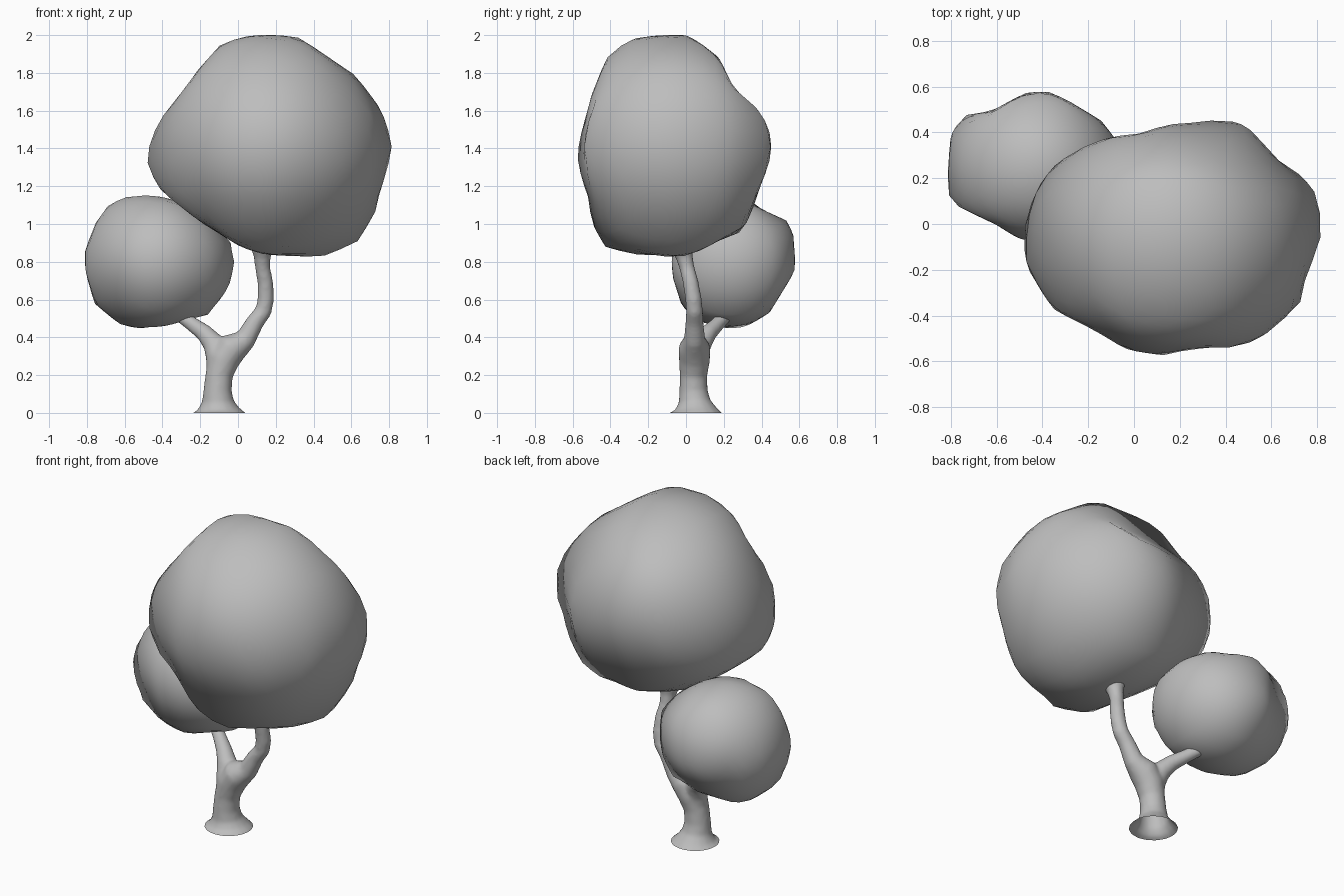
import bpy, bmesh, math
from mathutils import Vector

cube = bpy.data.objects.get("Cube")
if cube:
    bpy.data.objects.remove(cube, do_unlink=True)

# One plain grey for the whole tree
grey = bpy.data.materials.new("plain grey")
grey.use_nodes = True
grey.diffuse_color = (0.51, 0.51, 0.51, 1)
for node in grey.node_tree.nodes:
    if node.type == 'BSDF_PRINCIPLED':
        node.inputs["Base Color"].default_value = grey.diffuse_color


def finish(bm, name):
    for face in bm.faces:
        face.smooth = True
    mesh = bpy.data.meshes.new(name)
    bm.to_mesh(mesh)
    bm.free()
    mesh.materials.append(grey)
    obj = bpy.data.objects.new(name, mesh)
    bpy.context.collection.objects.link(obj)
    return obj


def outline_radius(outline, centre, direction):
    """Distance from the centre to a counter-clockwise outline."""
    points = [Vector(p) - centre for p in outline]
    for p, q in zip(points, points[1:] + points[:1]):
        if p.cross(direction) >= 0 and direction.cross(q) >= 0:
            span = direction.cross(q - p)
            if span > 0:
                return p.cross(q) / span * direction.length
    return 0


def crown(name, centre, front, side, top):
    """Lumpy ball that blends three outlines, shaded like a round ball."""
    bm = bmesh.new()
    bmesh.ops.create_icosphere(bm, subdivisions=4, radius=1)
    c = Vector(centre)
    normals = []
    for v in bm.verts:
        d = v.co.normalized()
        total = weight = 0
        for outline, plane, off in ((front, "xz", d.y), (side, "yz", d.x), (top, "xy", d.z)):
            w = (1 - off * off) / (off * off + 0.04)
            total += w * outline_radius(outline, getattr(c, plane), getattr(d, plane))
            weight += w
        v.co = c + d * (total / weight * 1.005)
        normals.append(d)
    obj = finish(bm, name)
    obj.data.normals_split_custom_set_from_vertices(normals)


def add_limb(bm, path, sides=16):
    """Closed round tube through (x, y, z, radius) points."""
    points = [Vector(p[:3]) for p in path]
    rings = []
    for i, (p, spec) in enumerate(zip(points, path)):
        tangent = points[min(i + 1, len(points) - 1)] - points[max(i - 1, 0)]
        turn = Vector((0, 0, 1)).rotation_difference(tangent.normalized())
        ring = []
        for k in range(sides):
            a = math.tau * k / sides
            ring.append(bm.verts.new(p + turn @ Vector((math.cos(a), math.sin(a), 0)) * spec[3]))
        rings.append(ring)
    for low, high in zip(rings, rings[1:]):
        for k in range(sides):
            n = (k + 1) % sides
            bm.faces.new((low[k], low[n], high[n], high[k]))
    bm.faces.new(rings[0][::-1])
    bm.faces.new(rings[-1])


# Foliage
crown("large_crown", (0.17, -0.06, 1.41),
      front=[(.81, 1.41), (.75, 1.6), (.62, 1.78), (.31, 1.99), (.08, 2), (-.08, 1.96),
             (-.2, 1.82), (-.35, 1.6), (-.48, 1.37), (-.48, 1.31), (-.4, 1.18), (-.2, 1.02),
             (0, .9), (.2, .84), (.37, .82), (.48, .83), (.63, .9), (.72, 1.04), (.75, 1.18)],
      side=[(.45, 1.43), (.4, 1.56), (.25, 1.7), (.17, 1.87), (0, 2), (-.16, 2), (-.3, 1.98),
            (-.42, 1.88), (-.5, 1.68), (-.54, 1.5), (-.575, 1.37), (-.575, 1.3), (-.52, 1.15),
            (-.5, 1), (-.43, .87), (-.25, .83), (-.05, .83), (.1, .89), (.3, .96),
            (.36, 1.1), (.41, 1.25)],
      top=[(.815, .07), (.77, .18), (.63, .27), (.48, .445), (.36, .46), (.2, .43),
           (.04, .385), (-.1, .38), (-.25, .32), (-.35, .25), (-.42, .15), (-.47, 0),
           (-.48, -.16), (-.35, -.37), (-.17, -.46), (-.03, -.55), (.12, -.575), (.2, -.53),
           (.44, -.54), (.55, -.5), (.72, -.35), (.74, -.2), (.81, -.06)])
crown("small_crown", (-0.42, 0.25, 0.8),
      front=[(-.01, .78), (-.04, .9), (-.15, 1.02), (-.27, 1.1), (-.46, 1.16), (-.58, 1.15),
             (-.68, 1.11), (-.75, 1.01), (-.815, .84), (-.8, .73), (-.76, .58), (-.63, .47),
             (-.53, .44), (-.4, .46), (-.16, .52), (-.06, .65)],
      side=[(.575, .8), (.57, .95), (.53, 1.02), (.43, 1.06), (.25, 1.14), (.1, 1.12),
            (0, 1.02), (-.07, .87), (-.07, .72), (-.02, .56), (.08, .48), (.2, .455),
            (.34, .475), (.44, .53), (.57, .75)],
      top=[(-.03, .25), (-.1, .38), (-.15, .45), (-.28, .53), (-.38, .58), (-.47, .57),
           (-.62, .49), (-.73, .475), (-.8, .4), (-.815, .13), (-.77, .08), (-.6, 0),
           (-.49, -.07), (-.35, -.08), (-.15, -.02), (-.06, .1)])

# Trunk with flared foot and main branch, then the side branch
tree = bmesh.new()
add_limb(tree, [
    (-.103, .05, -.03, .17), (-.103, .05, 0, .14), (-.104, .05, .02, .112),
    (-.106, .045, .06, .085), (-.108, .04, .12, .075), (-.1, .04, .2, .073),
    (-.075, .045, .28, .083), (-.03, .045, .345, .084), (.04, .045, .39, .057),
    (.09, .045, .48, .048), (.135, .045, .54, .045), (.147, .04, .6, .044),
    (.145, .025, .69, .042), (.13, .005, .77, .04), (.128, -.01, .83, .046),
    (.13, -.02, .88, .066)])
add_limb(tree, [
    (-.105, .04, .18, .06), (-.105, .05, .3, .066), (-.13, .08, .37, .058),
    (-.18, .12, .425, .046), (-.24, .165, .468, .039), (-.29, .2, .505, .037),
    (-.33, .23, .54, .038)])
trunk = finish(tree, "trunk_and_branches")

# Merge the limbs into one smooth fork
remesh = trunk.modifiers.new("merge", 'REMESH')
remesh.mode = 'VOXEL'
remesh.voxel_size = 0.011
soften = trunk.modifiers.new("soften", 'SMOOTH')
soften.factor = 0.5
soften.iterations = 8
merged = trunk.evaluated_get(bpy.context.evaluated_depsgraph_get()).to_mesh()
bm = bmesh.new()
bm.from_mesh(merged)
trunk.modifiers.clear()

# Cut the foot open at ground level
bmesh.ops.bisect_plane(bm, geom=bm.verts[:] + bm.edges[:] + bm.faces[:],
                       plane_co=(0, 0, 0), plane_no=(0, 0, 1), clear_inner=True)
for face in bm.faces:
    face.smooth = True
bm.to_mesh(trunk.data)
bm.free()
